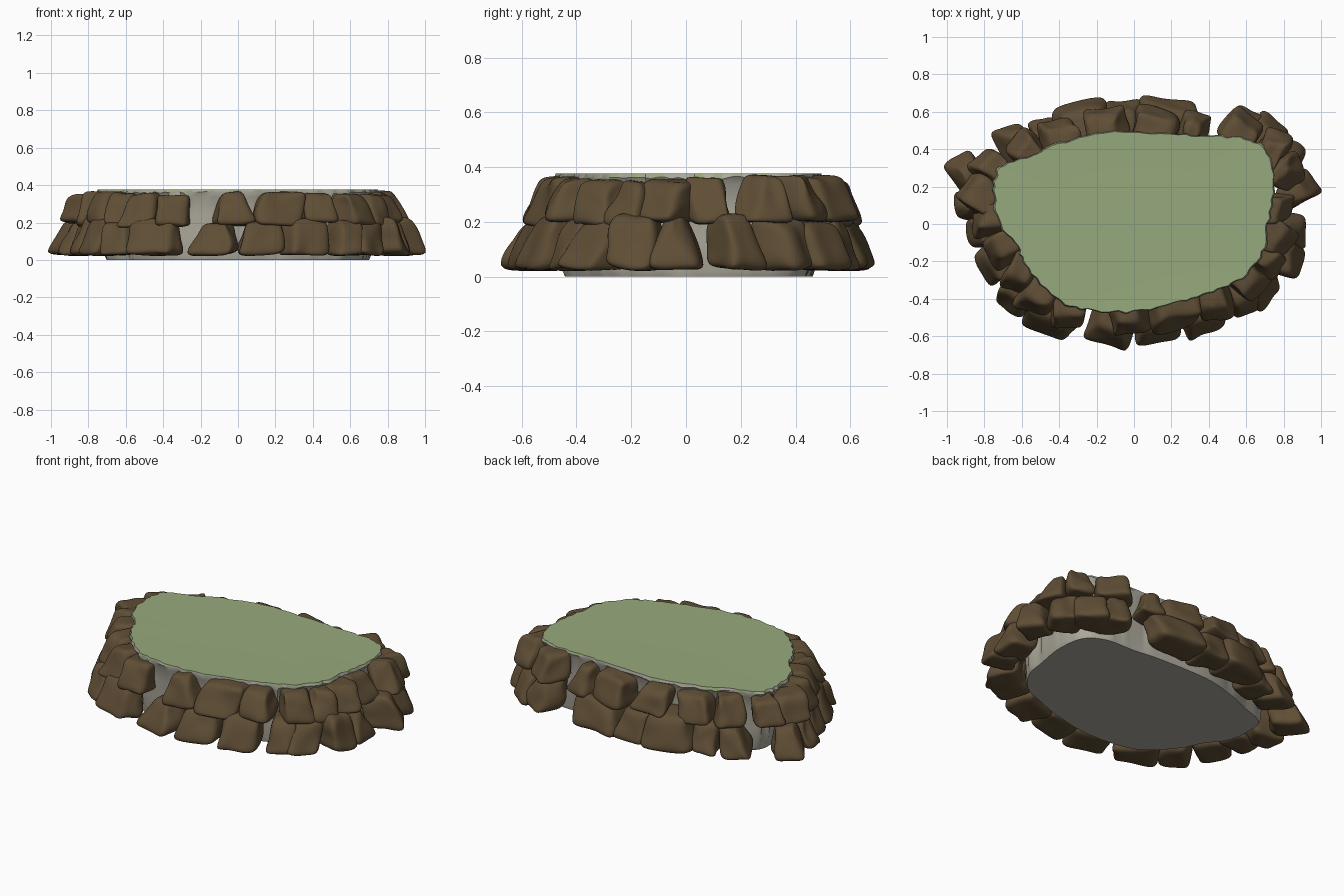
import bpy, bmesh, math, random
from mathutils import Matrix, Vector

random.seed(11)
cube = bpy.data.objects.get("Cube")
if cube:
    bpy.data.objects.remove(cube)


def make_material(name, rgb):
    mat = bpy.data.materials.new(name)
    mat.use_nodes = True
    mat.diffuse_color = (*rgb, 1)
    mat.node_tree.nodes["Principled BSDF"].inputs["Base Color"].default_value = (*rgb, 1)
    return mat


ROCK = make_material("brown rock", (0.115, 0.076, 0.036))
CLIFF = make_material("pale grey stone", (0.42, 0.4, 0.335))
GRASS = make_material("soft green grass", (0.31, 0.4, 0.205))


def add_object(name, bm, materials):
    bmesh.ops.recalc_face_normals(bm, faces=bm.faces)
    mesh = bpy.data.meshes.new(name)
    bm.to_mesh(mesh)
    bm.free()
    for mat in materials:
        mesh.materials.append(mat)
    obj = bpy.data.objects.new(name, mesh)
    bpy.context.collection.objects.link(obj)
    return obj


def smooth_loop(points, steps):
    """Closed Catmull-Rom curve through the points."""
    pts = [Vector(p) for p in points]
    n, out = len(pts), []
    for i in range(n):
        a, b, c, d = (pts[(i + k) % n] for k in (-1, 0, 1, 2))
        for s in range(steps):
            t = s / steps
            out.append(0.5 * (2 * b + (c - a) * t + (2 * a - 5 * b + 4 * c - d) * t * t
                              + (3 * b - a - 3 * c + d) * t ** 3))
    return out


# Plinth outline, counter-clockwise from its right end
OUTLINE = [(.75, .2), (.72, .38), (.6, .46), (.4, .47), (.2, .49), (-.16, .49), (-.4, .43),
           (-.55, .37), (-.72, .3), (-.75, .18), (-.73, .02), (-.63, -.12), (-.57, -.24),
           (-.42, -.4), (-.25, -.46), (0, -.47), (.25, -.42), (.42, -.36), (.58, -.29),
           (.69, -.15), (.72, 0)]


def build_plinth():
    loop = smooth_loop(OUTLINE, 6)
    folds = [random.uniform(-1, 1) for _ in loop]
    # height, scale, fold depth, ragged drop
    levels = [(0, .935, 0, 0), (.02, .945, .004, 0), (.13, .95, .010, 0), (.25, .96, .012, 0),
              (.34, .975, .012, .01), (.366, 1, .010, .012), (.377, .99, .008, 0),
              (.376, .8, 0, 0), (.374, .45, 0, 0)]
    bm = bmesh.new()
    rings = []
    for z, scale, depth, drop in levels:
        ring = []
        for p, f in zip(loop, folds):
            q = p * scale + p.normalized() * f * depth
            ring.append(bm.verts.new((q.x, q.y, z - random.uniform(0, drop))))
        rings.append(ring)
    n = len(loop)
    for r, (low, high) in enumerate(zip(rings, rings[1:])):
        for i in range(n):
            j = (i + 1) % n
            face = bm.faces.new((low[i], low[j], high[j], high[i]))
            # Grass covers the top and hangs over the rim in tufts
            face.material_index = int(r > 5 or (r == 5 and folds[i] > 0.4))
    bm.faces.new(rings[0][::-1])
    bm.faces.new(rings[-1]).material_index = 1
    for face in bm.faces:
        face.smooth = True
    plinth = add_object("grassy_plinth", bm, [CLIFF, GRASS])
    bpy.context.view_layer.objects.active = plinth
    plinth.select_set(True)
    bpy.ops.object.shade_smooth_by_angle(angle=math.radians(40))
    plinth.select_set(False)


def build_rock(name, x, y, width, taper, depth, inset, low, high, lean):
    """Rounded boulder facing outward; taper narrows its top, lean tips it inward."""
    bm = bmesh.new()
    bmesh.ops.create_cube(bm, size=1)
    bmesh.ops.subdivide_edges(bm, edges=bm.edges, cuts=2, use_grid_fill=True)
    outward = math.atan2(y / 0.3, x / 0.75) + random.uniform(-.25, .25)
    out = Vector((math.cos(outward), math.sin(outward), 0))
    side = Vector((-out.y, out.x, 0))
    centre = Vector((x, y, (low + high) / 2)) - out * inset
    height = high - low
    skew = random.uniform(-.2, .2) * width
    bulge = random.uniform(-.25, .25)
    roll = Matrix.Rotation(random.uniform(-.14, .14), 3, out)
    for v in bm.verts:
        u, d, h = v.co
        narrow = 1 + (taper - 1) * (h + 0.5)
        across = u * narrow * width * 1.06 + skew * h
        along = d * depth * (1.03 - .25 * h) * (1 + bulge * u * 2) - lean * h
        jitter = Vector([random.uniform(-1, 1) for _ in range(3)]) * 0.02
        v.co = centre + roll @ (side * across + out * along + Vector((0, 0, h * height)) + jitter)
        v.co.z = min(max(v.co.z, low), high)
    for face in bm.faces:
        face.smooth = True
    rock = add_object(name, bm, [ROCK])
    rounding = rock.modifiers.new("rounding", "SUBSURF")
    rounding.levels = rounding.render_levels = 2


# Each rock: x, y, width, top taper
LOWER = [(-.28, .57, .28, .8), (-.07, .58, .2, .8), (.19, .58, .3, .8), (.59, .54, .2, .5),
         (.72, .48, .2, .7), (.81, .37, .18, .7), (.89, .19, .18, .5), (.83, -.04, .19, .3),
         (.82, -.19, .18, .8), (.69, -.33, .2, .8), (.59, -.39, .17, .8), (.37, -.5, .23, .9),
         (.13, -.55, .24, .7), (-.13, -.56, .27, .5), (-.45, -.5, .26, .9),
         (-.64, -.38, .17, .8), (-.74, -.21, .2, .8), (-.8, -.04, .17, .7), (-.87, .1, .15, .6),
         (-.89, .29, .18, .6), (-.63, .45, .2, .5), (-.47, .48, .16, .8)]
UPPER = [(-.84, .17, .18, .9), (-.78, .02, .16, .8), (-.71, -.13, .18, .7), (-.61, -.28, .18, .7),
         (-.52, -.4, .2, .7), (-.35, -.48, .19, .9), (-.02, -.5, .22, .4), (.22, -.48, .24, 1),
         (.43, -.43, .19, .7), (.62, -.31, .18, .7), (.71, -.2, .16, .7), (.76, -.08, .18, .9),
         (.76, .08, .14, .9), (.82, .29, .17, .4), (.75, .42, .16, .7), (.58, .51, .2, .8),
         (.32, .52, .16, .5), (.12, .54, .24, .8), (-.16, .54, .22, .7), (-.4, .48, .2, .9),
         (-.58, .4, .18, .7), (-.77, .31, .16, .8)]

build_plinth()
for i, (x, y, w, t) in enumerate(LOWER):
    build_rock(f"lower_rock_{i + 1}", x, y, w, t, .18, .03, .02, random.uniform(.2, .24), .06)
for i, (x, y, w, t) in enumerate(UPPER):
    build_rock(f"upper_rock_{i + 1}", x, y, w, t, .17, .025, random.uniform(.17, .21),
               random.uniform(.35, .377), .05)
